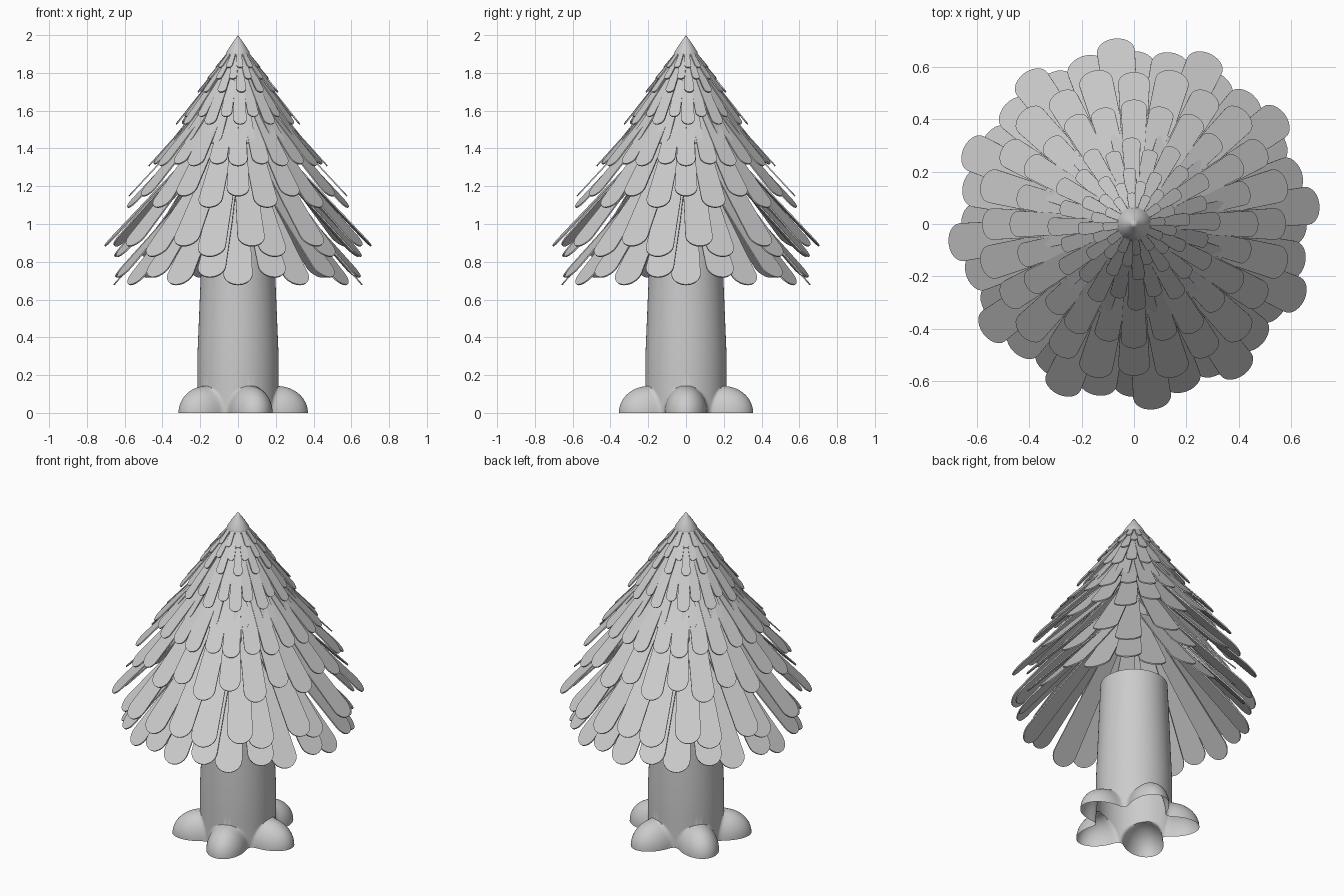
import bpy, bmesh, math
from mathutils import Vector

if "Cube" in bpy.data.objects:
    bpy.data.objects.remove(bpy.data.objects["Cube"])


def finish(name, bm, angle):
    bmesh.ops.recalc_face_normals(bm, faces=bm.faces)
    me = bpy.data.meshes.new(name)
    bm.to_mesh(me)
    bm.free()
    ob = bpy.data.objects.new(name, me)
    bpy.context.collection.objects.link(ob)
    bpy.ops.object.select_all(action='DESELECT')
    ob.select_set(True)
    bpy.context.view_layer.objects.active = ob
    bpy.ops.object.shade_smooth_by_angle(angle=math.radians(angle))
    return ob


def radial_surface(name, levels, radius, n, apex=None):
    """Stack of closed rings whose radius depends on angle and height."""
    bm = bmesh.new()
    rings = []
    for z in levels:
        ring = []
        for i in range(n):
            a = 2 * math.pi * i / n
            r = radius(a, z)
            ring.append(bm.verts.new((r * math.cos(a), r * math.sin(a), z)))
        rings.append(ring)
    for lo, hi in zip(rings, rings[1:]):
        for i in range(n):
            j = (i + 1) % n
            bm.faces.new((lo[i], lo[j], hi[j], hi[i]))
    if apex is not None:
        top = bm.verts.new((0, 0, apex))
        for i in range(n):
            bm.faces.new((rings[-1][i], rings[-1][(i + 1) % n], top))
    return finish(name, bm, 50)


# Trunk with five rounded roots, open underneath
ROOT_H, ROOT_C, ROOT_A, ROOT_B = 0.142, 0.208, 0.162, 0.113


def trunk_radius(a, z):
    trunk = 0.215 - 0.025 * max(0, z - 0.3) / 0.6
    if z >= ROOT_H:
        return trunk
    step = 2 * math.pi / 5
    phi = (a + step / 2) % step - step / 2
    s2 = 1 - (z / ROOT_H) ** 2
    c, s = math.cos(phi), math.sin(phi)
    qa = (c / ROOT_A) ** 2 + (s / ROOT_B) ** 2
    qb = c * ROOT_C / ROOT_A ** 2
    disc = qb * qb - qa * ((ROOT_C / ROOT_A) ** 2 - s2)
    if disc <= 0:
        return trunk
    lobe = (qb + math.sqrt(disc)) / qa
    k = 0.03                                  # soft blend into the trunk
    h = max(k - abs(lobe - trunk), 0) / k
    return max(lobe, trunk) + h * h * k / 4 * min(1, s2 * 4)


levels = [ROOT_H * math.sin(math.pi / 2 * i / 18) for i in range(19)]
levels += [0.2, 0.3, 0.45, 0.6, 0.75, 0.91]
radial_surface("trunk_with_roots", levels, trunk_radius, 160)


# Petal-shaped leaves: narrow at the base, round at the tip
def leaf_layer(name, tip_r, tip_z, base_r, base_z, width, offset, count=12, thick=0.007):
    bm = bmesh.new()
    hw = width / 2
    length = math.hypot(tip_r - base_r, base_z - tip_z)
    outline = [(0, -hw * 0.45), (length * 0.5, -hw * 0.8)]
    for i in range(13):
        t = -math.pi / 2 + math.pi * i / 12
        outline.append((length - hw + hw * math.cos(t), hw * math.sin(t)))
    outline += [(length * 0.5, hw * 0.8), (0, hw * 0.45)]
    for k in range(count):
        a = math.radians(offset - 90) + 2 * math.pi * k / count
        out = Vector((math.cos(a), math.sin(a), 0))
        side = Vector((-math.sin(a), math.cos(a), 0))
        base = out * base_r + Vector((0, 0, base_z))
        down = (out * tip_r + Vector((0, 0, tip_z)) - base).normalized()
        nrm = down.cross(side)
        if nrm.z < 0:
            nrm = -nrm
        top = [bm.verts.new(base + down * u + side * v) for u, v in outline]
        bot = [bm.verts.new(p.co - nrm * thick) for p in top]
        bm.faces.new(top)
        bm.faces.new(bot[::-1])
        m = len(top)
        for i in range(m):
            j = (i + 1) % m
            bm.faces.new((top[i], bot[i], bot[j], top[j]))
    finish(name, bm, 30)


# tip radius, tip height, base radius, base height, width, turn
layers = [
    (0.66, 0.68, 0.14, 1.28, 0.155, 0),
    (0.665, 0.72, 0.13, 1.31, 0.15, -13),
    (0.67, 0.83, 0.12, 1.41, 0.15, 17),
    (0.712, 0.885, 0.10, 1.53, 0.145, 6),
    (0.605, 1.09, 0.08, 1.64, 0.13, 15),
    (0.58, 1.15, 0.07, 1.70, 0.12, 0),
    (0.475, 1.31, 0.05, 1.78, 0.10, 0),
    (0.46, 1.32, 0.05, 1.78, 0.095, 16),
    (0.36, 1.43, 0.04, 1.83, 0.085, 8),
    (0.33, 1.53, 0.035, 1.90, 0.07, 2),
    (0.29, 1.57, 0.03, 1.91, 0.06, 17),
    (0.215, 1.70, 0.025, 1.93, 0.05, 5),
    (0.165, 1.77, 0.02, 1.94, 0.04, 20),
    (0.12, 1.83, 0.02, 1.95, 0.035, 5),
]
for i, spec in enumerate(layers):
    leaf_layer("leaf_layer_%02d" % (i + 1), *spec)

# Pointed cap at the top
cap = {1.84: 0.04, 1.865: 0.06, 1.89: 0.065, 1.91: 0.061, 1.95: 0.036, 1.98: 0.014}
radial_surface("treetop_cap", list(cap), lambda a, z: cap[z], 32, apex=2.0)
